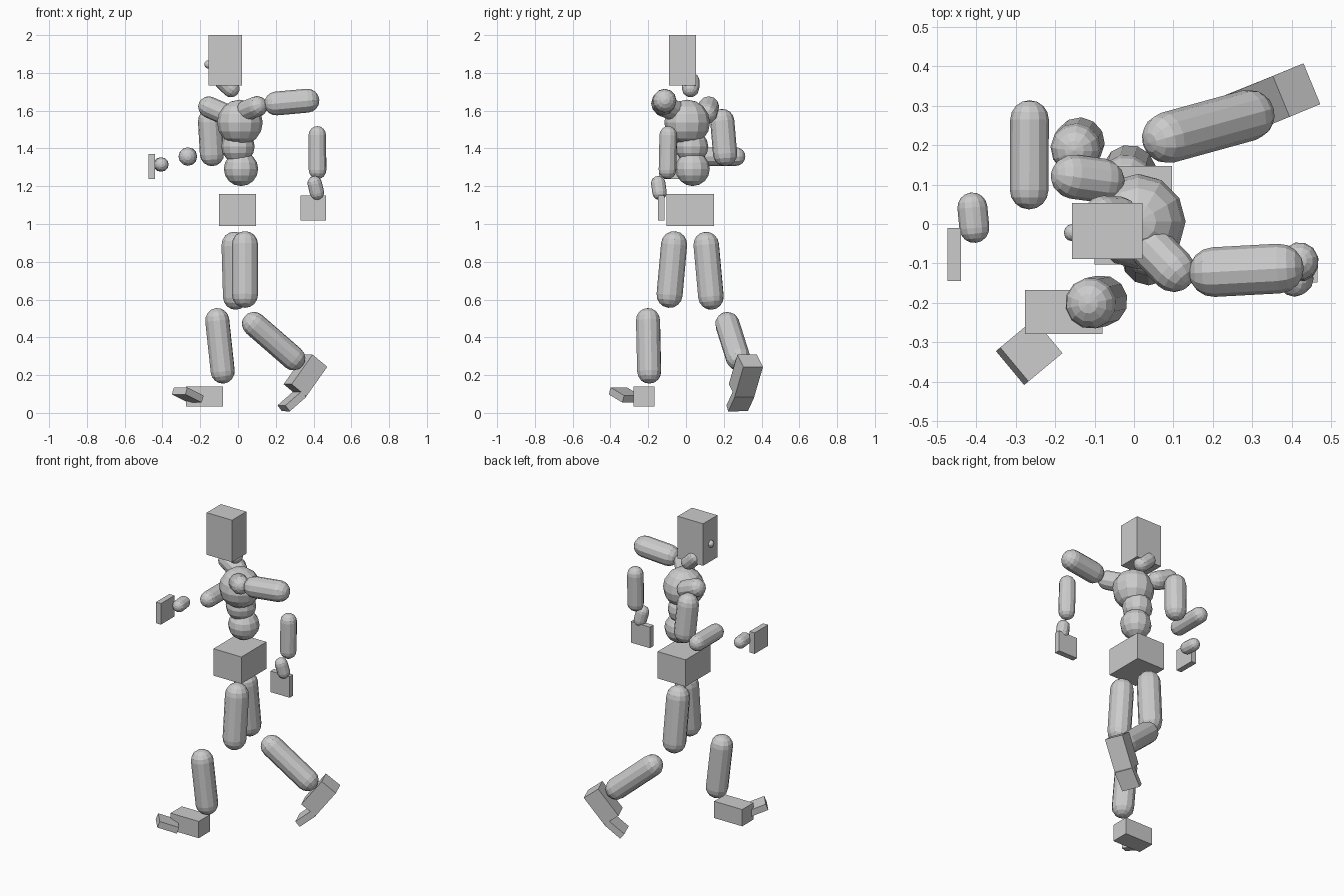
import bpy, bmesh, math
from mathutils import Matrix, Vector

cube = bpy.data.objects.get("Cube")
if cube:
    bpy.data.objects.remove(cube, do_unlink=True)

GREY = (0.6, 0.6, 0.6, 1.0)
mat = bpy.data.materials.new("plain_grey")
mat.use_nodes = True
mat.diffuse_color = GREY
mat.node_tree.nodes["Principled BSDF"].inputs["Base Color"].default_value = GREY

SIDES = 12
CAP_STEPS = 4


def finish(name, bm):
    bmesh.ops.recalc_face_normals(bm, faces=bm.faces)
    mesh = bpy.data.meshes.new(name)
    bm.to_mesh(mesh)
    bm.free()
    mesh.materials.append(mat)
    obj = bpy.data.objects.new(name, mesh)
    bpy.context.collection.objects.link(obj)
    return obj


def capsule(name, a, b, r):
    """Faceted round-ended limb between the two cap centres."""
    a, b = Vector(a), Vector(b)
    half = (b - a).length / 2
    bm = bmesh.new()
    quarter = [math.pi / 2 * i / CAP_STEPS for i in range(CAP_STEPS + 1)]
    profile = [(r * math.sin(t), -half - r * math.cos(t)) for t in quarter]
    profile += [(x, -z) for x, z in reversed(profile)]
    verts = [bm.verts.new((x, 0, z)) for x, z in profile]
    edges = [bm.edges.new(pair) for pair in zip(verts, verts[1:])]
    bmesh.ops.spin(bm, geom=verts + edges, cent=(0, 0, 0), axis=(0, 0, 1),
                   angle=2 * math.pi, steps=SIDES)
    bmesh.ops.remove_doubles(bm, verts=bm.verts, dist=0.0005)
    turn = (b - a).to_track_quat('Z', 'Y').to_matrix().to_4x4()
    bm.transform(Matrix.Translation((a + b) / 2) @ turn)
    return finish(name, bm)


def ball(name, centre, r):
    bm = bmesh.new()
    bmesh.ops.create_uvsphere(bm, u_segments=SIDES, v_segments=8, radius=r)
    bm.transform(Matrix.Translation(centre))
    return finish(name, bm)


def box(name, centre, size, forward=(-1, 0, 0), side=(0, 1, 0)):
    """Box sized (length, width, height) along forward, side and their normal."""
    f = Vector(forward).normalized()
    s = Vector(side)
    s = (s - f * s.dot(f)).normalized()
    turn = Matrix((f, s, f.cross(s))).transposed().to_4x4()
    bm = bmesh.new()
    bmesh.ops.create_cube(bm, size=1)
    bm.transform(Matrix.Translation(centre) @ turn @ Matrix.Diagonal((*size, 1)))
    return finish(name, bm)


# Head and neck
box("head", (-0.068, -0.018, 1.867), (0.178, 0.142, 0.266))
ball("nose", (-0.156, -0.022, 1.845), 0.022)
capsule("neck", (-0.037, 0.024, 1.717), (-0.08, 0.026, 1.757), 0.046)

# Torso
ball("chest", (0.01, 0.006, 1.537), 0.121)
ball("waist", (0.0, 0.03, 1.41), 0.088)
ball("abdomen", (0.016, 0.035, 1.292), 0.091)
box("pelvis", (-0.002, 0.022, 1.075), (0.196, 0.25, 0.17))

# Arms: (part, start, end, radius)
LIMBS = [
    ("right_shoulder", (-0.155, 0.12, 1.62), (-0.08, 0.11, 1.587), 0.056),
    ("right_upper_arm", (-0.148, 0.192, 1.545), (-0.138, 0.207, 1.37), 0.064),
    ("right_forearm", (-0.265, 0.265, 1.357), (-0.266, 0.086, 1.357), 0.049),
    ("right_wrist", (-0.41, 0.042, 1.315), (-0.405, -0.01, 1.315), 0.038),
    ("left_shoulder", (0.045, -0.06, 1.60), (0.1, -0.117, 1.622), 0.056),
    ("left_upper_arm", (0.202, -0.122, 1.638), (0.368, -0.113, 1.653), 0.063),
    ("left_forearm", (0.42, -0.094, 1.47), (0.421, -0.098, 1.286), 0.048),
    ("left_wrist", (0.406, -0.147, 1.216), (0.418, -0.14, 1.165), 0.038),
    # Legs
    ("right_thigh", (-0.02, 0.107, 0.89), (-0.012, 0.132, 0.615), 0.069),
    ("right_shin", (0.085, 0.219, 0.47), (0.292, 0.276, 0.29), 0.065),
    ("left_thigh", (0.037, -0.063, 0.893), (0.037, -0.087, 0.625), 0.069),
    ("left_shin", (-0.11, -0.201, 0.49), (-0.081, -0.195, 0.22), 0.065),
]
for limb in LIMBS:
    capsule(*limb)

# Hands
HAND = (0.035, 0.134, 0.133)
box("right_hand", (-0.456, -0.077, 1.304), HAND)
box("left_hand", (0.399, -0.131, 1.085), HAND, forward=(0, -1, 0), side=(1, 0, 0))

# Feet and toes
FOOT, TOE = (0.197, 0.112, 0.106), (0.12, 0.112, 0.04)
box("left_foot", (-0.178, -0.223, 0.087), FOOT)
box("left_toe", (-0.266, -0.325, 0.095), TOE,
    forward=(-0.72, -0.6, 0.36), side=(-0.64, 0.77, 0))
box("right_foot", (0.357, 0.317, 0.198), FOOT,
    forward=(-0.56, -0.23, -0.79), side=(-0.38, 0.92, 0))
box("right_toe", (0.285, 0.288, 0.062), TOE,
    forward=(-0.72, -0.29, -0.63), side=(-0.38, 0.92, 0))
